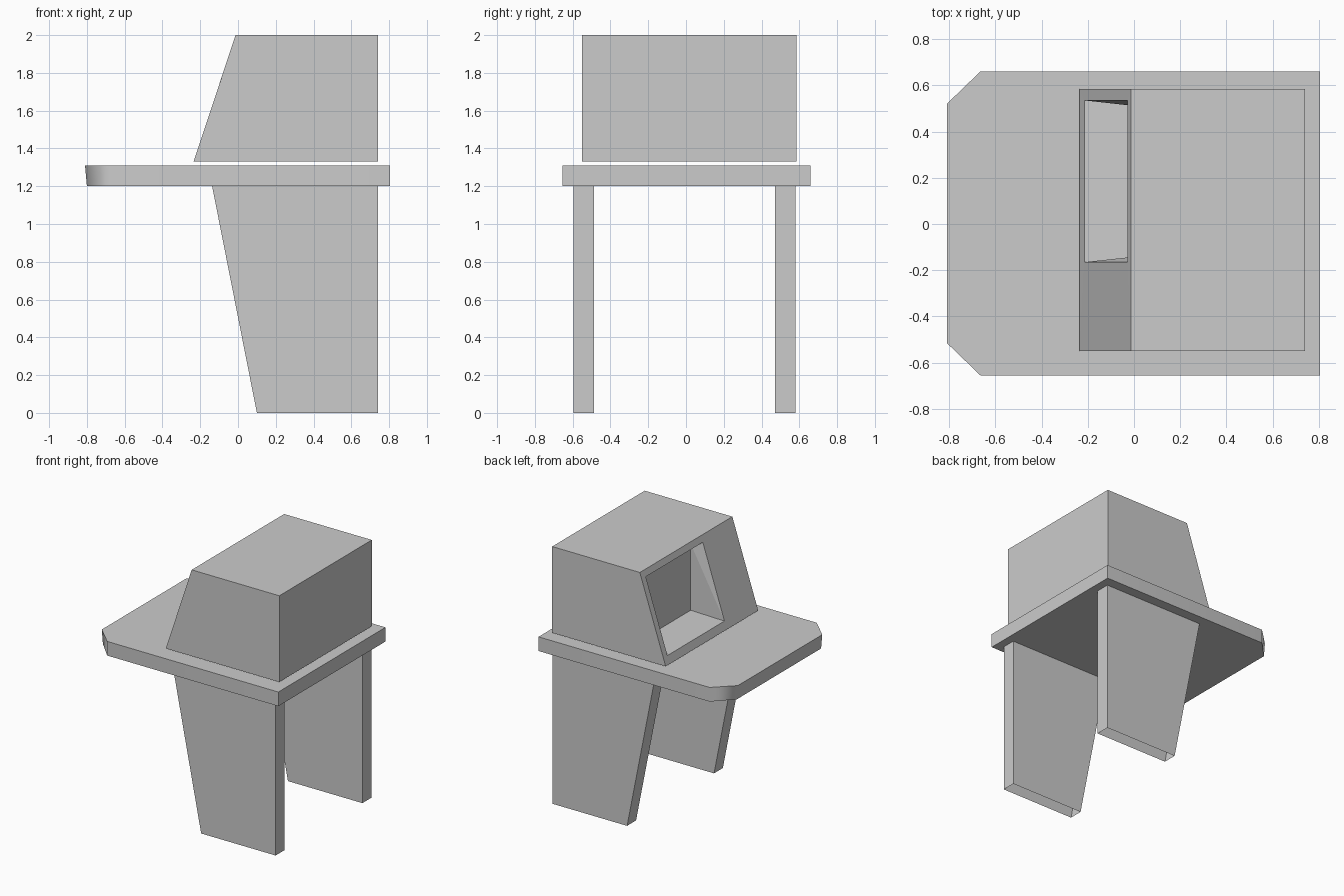
import bpy
import bmesh
import math

cube = bpy.data.objects.get("Cube")
if cube:
    bpy.data.objects.remove(cube, do_unlink=True)

GREY = (0.6, 0.6, 0.6, 1)
grey = bpy.data.materials.new("plain grey")
grey.use_nodes = True
grey.diffuse_color = GREY
grey.node_tree.nodes["Principled BSDF"].inputs["Base Color"].default_value = GREY


def finish(name, bm):
    """Turn a bmesh into a named grey object."""
    bmesh.ops.recalc_face_normals(bm, faces=bm.faces)
    mesh = bpy.data.meshes.new(name)
    bm.to_mesh(mesh)
    bm.free()
    mesh.materials.append(grey)
    obj = bpy.data.objects.new(name, mesh)
    bpy.context.collection.objects.link(obj)
    return obj


def loft(lower, upper, capped=True):
    """Join two matching outlines with side faces, returning bmesh and sides."""
    bm = bmesh.new()
    a, b = ([bm.verts.new(p) for p in ring] for ring in (lower, upper))
    n = len(a)
    sides = [bm.faces.new((a[i], a[(i + 1) % n], b[(i + 1) % n], b[i])) for i in range(n)]
    if capped:
        bm.faces.new(a[::-1])
        bm.faces.new(b)
    return bm, sides


def side_profile(profile, y):
    return [(x, y, z) for x, z in profile]


# Legs: tapered hollow panels, open at the floor and under the top
leg_profile = [(0.10, 0), (0.74, 0), (0.74, 1.2), (-0.137, 1.2)]
for name, y0, y1 in (("front_leg", -0.595, -0.487), ("back_leg", 0.47, 0.58)):
    bm, sides = loft(side_profile(leg_profile, y0), side_profile(leg_profile, y1))
    bmesh.ops.delete(bm, geom=[sides[0], sides[2]], context="FACES_ONLY")
    finish(name, bm)

# Table top: two cut corners, end slightly undercut
def top_outline(end, z):
    return [(0.805, -0.655, z), (0.805, 0.66, z), (-0.665, 0.66, z),
            (end, 0.52, z), (end, -0.515, z), (-0.665, -0.655, z)]


bm, _ = loft(top_outline(-0.80, 1.2), top_outline(-0.81, 1.31))
table = finish("table_top", bm)
bpy.ops.object.select_all(action="DESELECT")
table.select_set(True)
bpy.context.view_layer.objects.active = table
bpy.ops.object.shade_smooth_by_angle(angle=math.radians(50))
weighted = table.modifiers.new("soft corners", "WEIGHTED_NORMAL")
weighted.keep_sharp = True

# Housing: wedge-fronted box with a recessed opening in the sloping face
housing_profile = [(-0.235, 1.33), (0.74, 1.33), (0.74, 2.0), (-0.013, 2.0)]
bm, sides = loft(side_profile(housing_profile, -0.55), side_profile(housing_profile, 0.585))
slope = sides[3]
outer = sorted(slope.verts, key=lambda v: (v.co.z, v.co.y))
outer = [outer[0], outer[1], outer[3], outer[2]]
bmesh.ops.delete(bm, geom=[slope], context="FACES_ONLY")


def opening(x_low, x_high, y0, y1, z0, z1):
    corners = ((x_low, y0, z0), (x_low, y1, z0), (x_high, y1, z1), (x_high, y0, z1))
    return [bm.verts.new(p) for p in corners]


rim = opening(-0.215, -0.029, -0.165, 0.535, 1.39, 1.952)
back = opening(0.055, 0.055, -0.136, 0.505, 1.413, 1.93)
for i in range(4):
    j = (i + 1) % 4
    bm.faces.new((outer[i], outer[j], rim[j], rim[i]))
    if i % 2 == 0:
        bm.faces.new((rim[i], rim[j], back[j], back[i]))
    else:
        # Twisted side walls are folded from the lower rim to the upper back
        low, high = (i, j) if i == 1 else (j, i)
        bm.faces.new((rim[low], rim[high], back[high]))
        bm.faces.new((rim[low], back[high], back[low]))
bm.faces.new(back)
finish("housing", bm)
